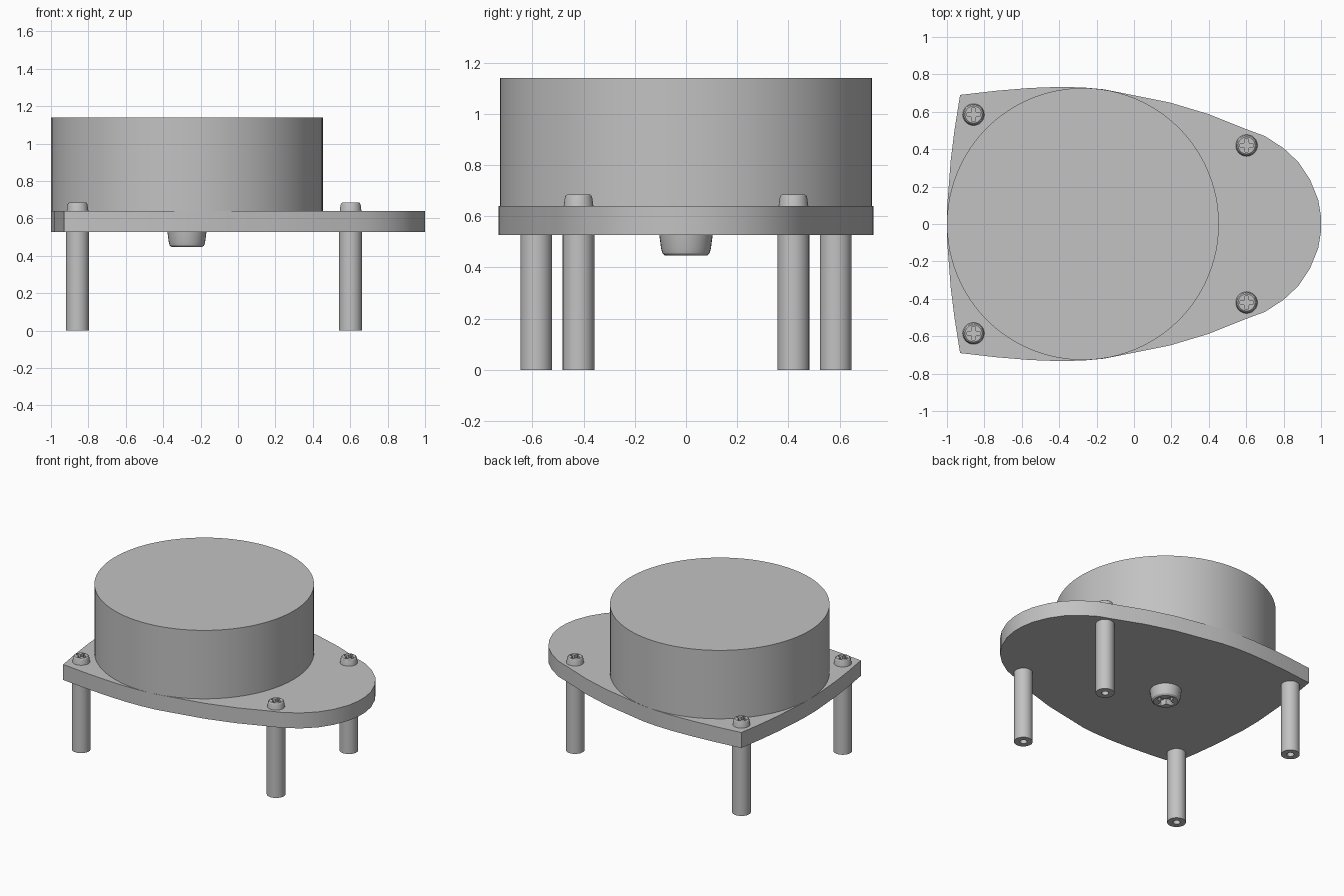
import bpy, bmesh
from math import pi, radians
from mathutils import Matrix, Vector

cube = bpy.data.objects.get("Cube")
if cube:
    bpy.data.objects.remove(cube, do_unlink=True)

grey = bpy.data.materials.new("plain_grey")
grey.use_nodes = True
grey.diffuse_color = (0.54, 0.54, 0.54, 1)
grey.node_tree.nodes["Principled BSDF"].inputs["Base Color"].default_value = grey.diffuse_color


def finish(name, bm, smooth=True):
    bmesh.ops.remove_doubles(bm, verts=bm.verts, dist=1e-5)
    bmesh.ops.recalc_face_normals(bm, faces=bm.faces)
    mesh = bpy.data.meshes.new(name)
    bm.to_mesh(mesh)
    bm.free()
    mesh.materials.append(grey)
    obj = bpy.data.objects.new(name, mesh)
    bpy.context.collection.objects.link(obj)
    if smooth:
        shade(obj)
    return obj


def shade(obj):
    bpy.ops.object.select_all(action="DESELECT")
    obj.select_set(True)
    bpy.context.view_layer.objects.active = obj
    bpy.ops.object.shade_smooth_by_angle(angle=radians(30))


def lathe(name, profile, steps, closed=False):
    bm = bmesh.new()
    verts = [bm.verts.new((r, 0, z)) for r, z in profile]
    pairs = list(zip(verts, verts[1:]))
    if closed:
        pairs.append((verts[-1], verts[0]))
    edges = [bm.edges.new(p) for p in pairs]
    bmesh.ops.spin(bm, geom=verts + edges, axis=(0, 0, 1), cent=(0, 0, 0),
                   angle=2 * pi, steps=steps, use_duplicate=False)
    return finish(name, bm)


def prism(name, outline, z0, z1, smooth=True):
    bm = bmesh.new()
    face = bm.faces.new([bm.verts.new((x, y, z0)) for x, y in outline])
    top = bmesh.ops.extrude_face_region(bm, geom=[face])["geom"]
    bmesh.ops.translate(bm, vec=(0, 0, z1 - z0),
                        verts=[v for v in top if isinstance(v, bmesh.types.BMVert)])
    return finish(name, bm, smooth)


def place_copy(source, name, location):
    obj = bpy.data.objects.new(name, source.data)
    obj.location = location
    bpy.context.collection.objects.link(obj)
    return obj


PLATE_LOW, PLATE_TOP, DRUM_TOP = 0.527, 0.64, 1.14
DRUM_X = -0.273

# Base plate: half outline mirrored across the long axis
half = [(1, 0.04), (0.985, 0.13), (0.94, 0.24), (0.88, 0.33), (0.8, 0.405),
        (0.7, 0.47), (0.6, 0.507), (0.4, 0.587), (0.19, 0.65), (-0.06, 0.7),
        (-0.16, 0.72), (-0.27, 0.73), (-0.4, 0.733), (-0.56, 0.727),
        (-0.74, 0.712), (-0.93, 0.69), (-0.96, 0.5), (-0.98, 0.34), (-1, 0.08)]
outline = half + [(x, -y) for x, y in reversed(half)]
prism("base_plate", outline, PLATE_LOW, PLATE_TOP)

# Large round housing
drum = lathe("round_housing", [(0, PLATE_TOP), (0.727, PLATE_TOP),
                               (0.727, DRUM_TOP), (0, DRUM_TOP)], 96)
drum.location.x = DRUM_X

# Hollow standoff leg
leg = lathe("leg", [(0.024, 0), (0.062, 0), (0.062, PLATE_LOW),
                    (0.024, PLATE_LOW)], 32, closed=True)

# Screw head with a cross recess
screw = lathe("screw_head", [(0, 0), (0.058, 0), (0.054, 0.03), (0.051, 0.04),
                             (0.045, 0.045), (0, 0.045)], 32)
cross = []
for k in range(4):
    turn = Matrix.Rotation(k * pi / 2, 2)
    cross += [tuple(turn @ Vector(p)) for p in
              [(0.036, -0.008), (0.036, 0.008), (0.012, 0.012)]]
cutter = prism("cross_cutter", cross, 0.022, 0.1, smooth=False)
cutter.hide_render = True
cut = screw.modifiers.new("cross_recess", "BOOLEAN")
cut.object = cutter
cut.solver = "EXACT"
bpy.ops.object.select_all(action="DESELECT")
screw.select_set(True)
bpy.context.view_layer.objects.active = screw
bpy.ops.object.modifier_apply(modifier=cut.name)
bpy.data.objects.remove(cutter, do_unlink=True)
shade(screw)

# Legs and screws at the four corners
corners = {"right": (-0.858, 0.585), "left": (0.602, 0.42)}
for side, (x, y) in corners.items():
    for end, s in (("front", -1), ("back", 1)):
        place_copy(leg, f"{end}_{side}_leg", (x, s * y, 0))
        place_copy(screw, f"{end}_{side}_screw", (x, s * y, PLATE_TOP))

# Larger screw under the housing, facing down
under = place_copy(screw, "underside_screw", (DRUM_X, 0, PLATE_LOW))
under.rotation_euler.x = pi
under.scale = (1.8, 1.8, 1.8)

for source in (leg, screw):
    bpy.data.objects.remove(source, do_unlink=True)
